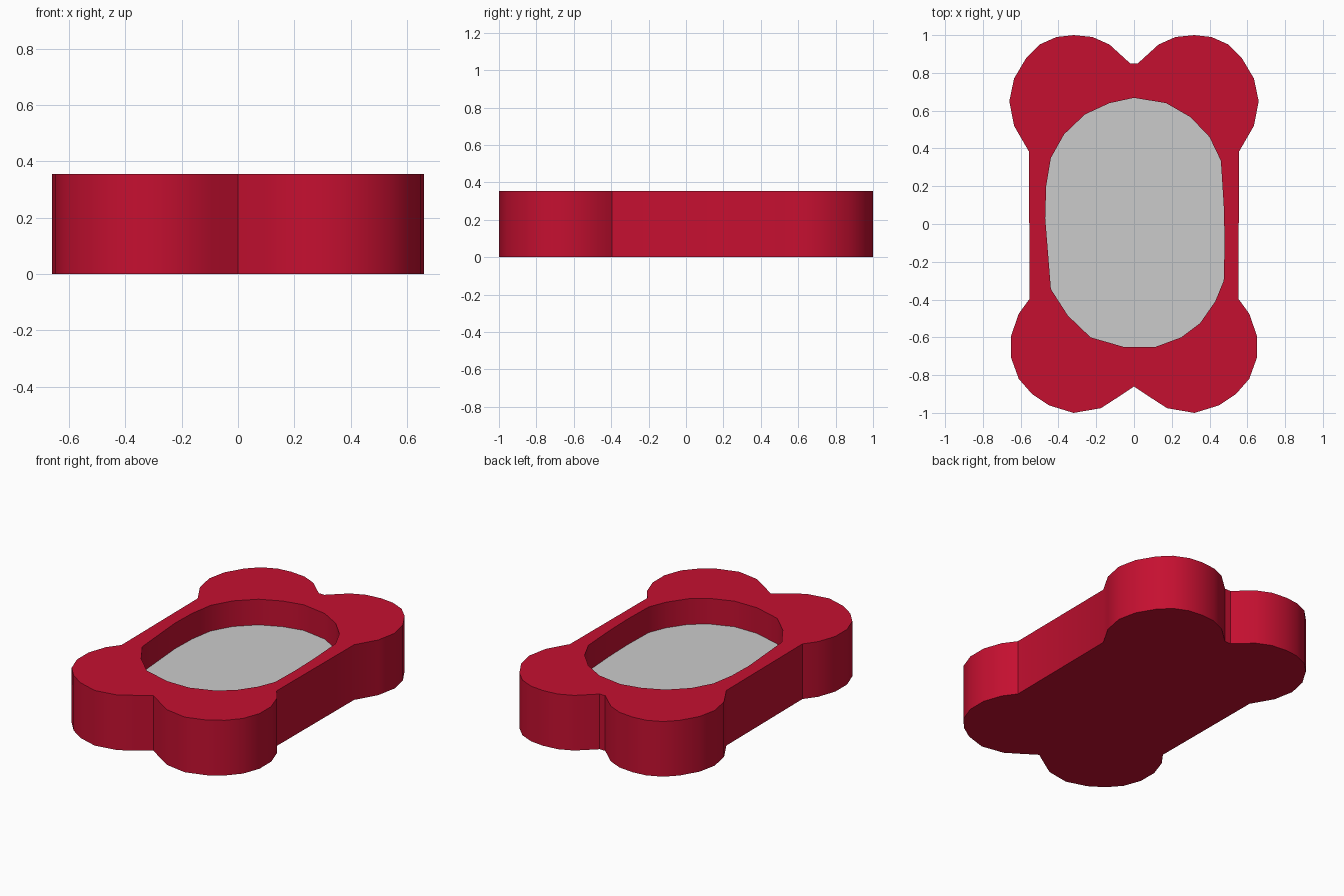
import bpy, bmesh, math

if "Cube" in bpy.data.objects:
    bpy.data.objects.remove(bpy.data.objects["Cube"])

HEIGHT, FLOOR = 0.355, 0.19

# right half of the bone outline, mirrored to make the left half
half = [(0.02, 0.85), (0.13, 0.95), (0.22, 0.99), (0.32, 1.0), (0.41, 0.99),
        (0.50, 0.95), (0.57, 0.88), (0.635, 0.77), (0.66, 0.65), (0.635, 0.52),
        (0.557, 0.385), (0.552, -0.395), (0.61, -0.475), (0.65, -0.59),
        (0.65, -0.71), (0.61, -0.82), (0.54, -0.90), (0.45, -0.96),
        (0.32, -1.0), (0.175, -0.975), (0.09, -0.92), (0.0, -0.86)]
outline = half + [(-x, y) for x, y in reversed(half[:-1])]

# slightly irregular oval of the bowl opening
opening = [(0, 0.668), (0.17, 0.64), (0.30, 0.565), (0.40, 0.46), (0.46, 0.335),
           (0.475, 0.1), (0.48, -0.1), (0.475, -0.3), (0.43, -0.41),
           (0.35, -0.525), (0.25, -0.6), (0.11, -0.652), (-0.05, -0.652),
           (-0.23, -0.6), (-0.35, -0.485), (-0.44, -0.345), (-0.47, 0.03),
           (-0.465, 0.2), (-0.44, 0.35), (-0.37, 0.475), (-0.26, 0.58),
           (-0.13, 0.64)]


def ring(bm, pts, z):
    return [bm.verts.new((x, y, z)) for x, y in pts]


def wall(bm, low, high):
    n = len(low)
    for i in range(n):
        j = (i + 1) % n
        bm.faces.new((low[i], low[j], high[j], high[i]))


def finish(bm, name):
    mesh = bpy.data.meshes.new(name)
    bm.to_mesh(mesh)
    bm.free()
    ob = bpy.data.objects.new(name, mesh)
    bpy.context.collection.objects.link(ob)
    return ob


# bone-shaped bowl body: underside, outer wall, rim, inner wall
bm = bmesh.new()
base, rim = ring(bm, outline, 0), ring(bm, outline, HEIGHT)
lip, well = ring(bm, opening, HEIGHT), ring(bm, opening, FLOOR)
bm.faces.new(base)
wall(bm, base, rim)
wall(bm, lip, well)
edges = [bm.edges.get((r[i - 1], r[i])) for r in (rim, lip) for i in range(len(r))]
bmesh.ops.triangle_fill(bm, edges=edges, use_beauty=True, normal=(0, 0, 1))
bmesh.ops.recalc_face_normals(bm, faces=bm.faces)
# underside faces down; flip everything if the open shell came out inverted
bm.normal_update()
if min(bm.faces, key=lambda f: f.calc_center_median().z).normal.z > 0:
    bmesh.ops.reverse_faces(bm, faces=bm.faces)
bowl = finish(bm, "bowl_body")
red = bpy.data.materials.new("red")
red.diffuse_color = (0.56, 0.005, 0.03, 1)
red.use_nodes = True
red.node_tree.nodes["Principled BSDF"].inputs["Base Color"].default_value = red.diffuse_color
bowl.data.materials.append(red)

# grey floor of the bowl
bm = bmesh.new()
face = bm.faces.new(ring(bm, opening, FLOOR))
face.normal_update()
if face.normal.z < 0:
    face.normal_flip()
finish(bm, "bowl_floor")

# smooth walls, crisp rim edges
bpy.ops.object.select_all(action='DESELECT')
bowl.select_set(True)
bpy.context.view_layer.objects.active = bowl
bpy.ops.object.shade_smooth_by_angle(angle=math.radians(35))
